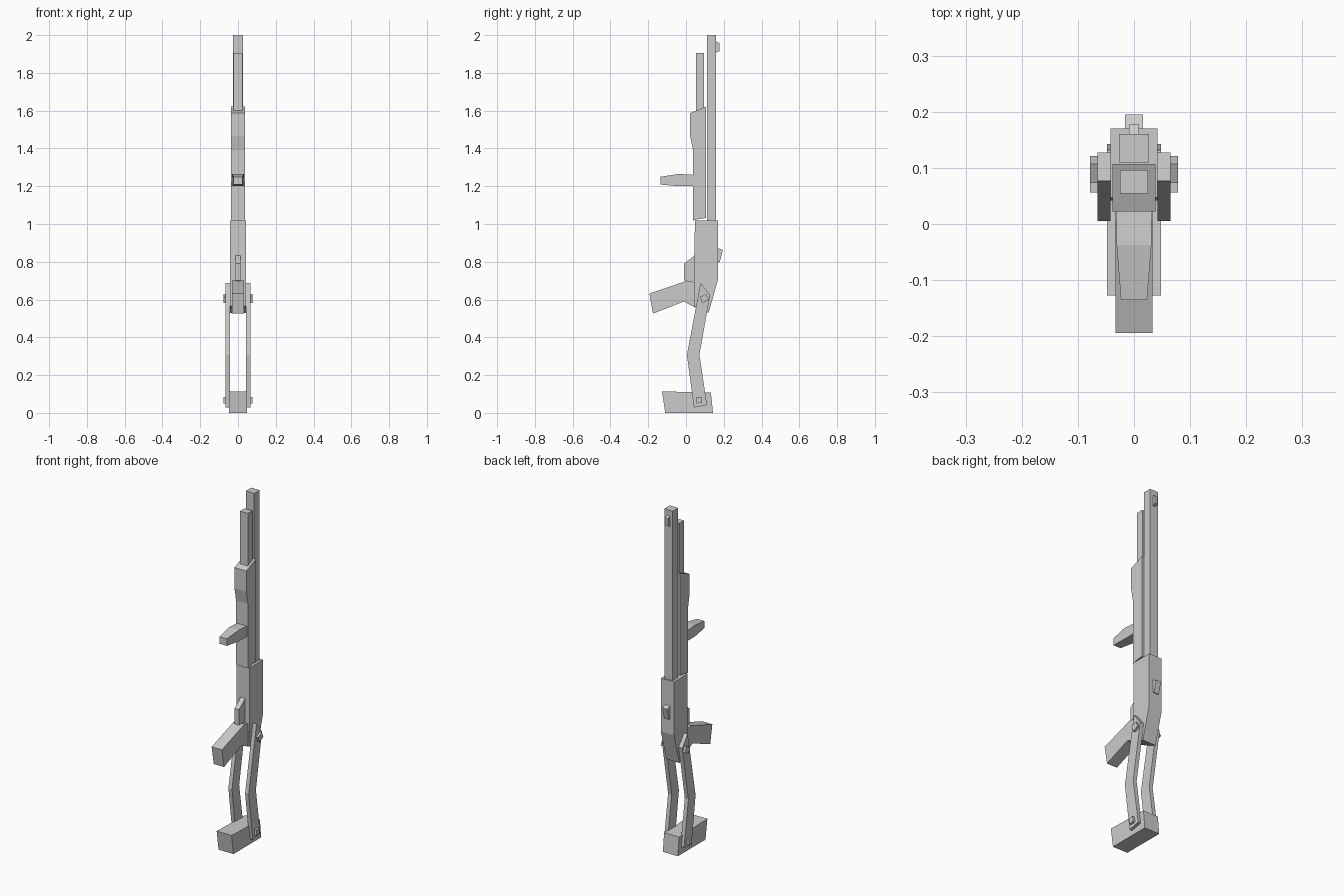
import bpy
import bmesh

cube = bpy.data.objects.get("Cube")
if cube:
    bpy.data.objects.remove(cube, do_unlink=True)

# One flat colour
grey = bpy.data.materials.new("light_grey")
grey.use_nodes = True
grey.diffuse_color = (0.6, 0.6, 0.6, 1)
bsdf = next(n for n in grey.node_tree.nodes if n.type == 'BSDF_PRINCIPLED')
bsdf.inputs["Base Color"].default_value = grey.diffuse_color


def prism(name, profile, x0, x1, taper=None):
    """Side profile of (y, z) points extruded from x0 to x1."""
    bm = bmesh.new()
    rings = []
    for x in (x0, x1):
        rings.append([bm.verts.new((x * (taper(y) if taper else 1), y, z)) for y, z in profile])
    bm.faces.new(rings[0])
    bm.faces.new(rings[1])
    n = len(profile)
    for i in range(n):
        j = (i + 1) % n
        bm.faces.new((rings[0][i], rings[0][j], rings[1][j], rings[1][i]))
    bmesh.ops.recalc_face_normals(bm, faces=bm.faces)
    mesh = bpy.data.meshes.new(name)
    bm.to_mesh(mesh)
    bm.free()
    mesh.materials.append(grey)
    obj = bpy.data.objects.new(name, mesh)
    bpy.context.collection.objects.link(obj)
    return obj


def centred(name, profile, half, taper=None):
    return prism(name, profile, -half, half, taper)


def pair(name, profile, inner, outer):
    prism("left_" + name, profile, inner, outer)
    prism("right_" + name, profile, -outer, -inner)


def box(y0, y1, z0, z1):
    return [(y0, z0), (y1, z0), (y1, z1), (y0, z1)]


# Barrel, tube and sights
centred("barrel", box(0.11, 0.16, 1.0, 2.0), 0.027)
centred("magazine_tube", box(0.054, 0.096, 1.1, 1.905), 0.025)
centred("front_sight", [(0.155, 1.97), (0.177, 1.958), (0.177, 1.915), (0.155, 1.905)], 0.009)
centred("rear_sight", [(0.165, 0.874), (0.195, 0.862), (0.178, 0.795), (0.165, 0.80)], 0.016)

# Forend with its front handle, which narrows toward the tip
centred("forend", [(0.022, 1.587), (0.107, 1.622), (0.107, 1.032), (0.062, 1.025),
                   (0.037, 1.018), (0.037, 1.39), (0.022, 1.466)], 0.038)
centred("front_handle", [(0.045, 1.26), (-0.037, 1.265), (-0.135, 1.25),
                         (-0.135, 1.209), (-0.037, 1.2), (0.045, 1.2)], 0.031,
        lambda y: 0.75 if y < -0.1 else 1)

# Receiver, trigger and grip
centred("receiver", [(0.047, 1.018), (0.17, 1.018), (0.17, 0.709), (0.12, 0.53),
                     (0.042, 0.565)], 0.042)
centred("trigger", [(-0.011, 0.79), (0.05, 0.837), (0.05, 0.69), (-0.011, 0.70)], 0.014)
centred("grip", [(-0.194, 0.632), (0.007, 0.70), (0.055, 0.69), (0.055, 0.555),
                 (-0.013, 0.589), (-0.175, 0.525)], 0.033)

# Folding stock: bent arms, pivot bolts and butt
pair("stock_arm", [(0.077, 0.688), (0.127, 0.624), (0.071, 0.307), (0.111, 0.042),
                   (0.042, 0.028), (0.005, 0.307)], 0.042, 0.065)
pair("upper_bolt", [(0.073, 0.614), (0.107, 0.63), (0.121, 0.598), (0.087, 0.582)], 0.035, 0.078)
pair("lower_bolt", [(0.056, 0.084), (0.082, 0.085), (0.085, 0.053), (0.056, 0.05)], 0.035, 0.078)
centred("butt", [(-0.127, 0.114), (0.132, 0.107), (0.143, 0.0), (-0.11, 0.0)], 0.048)
